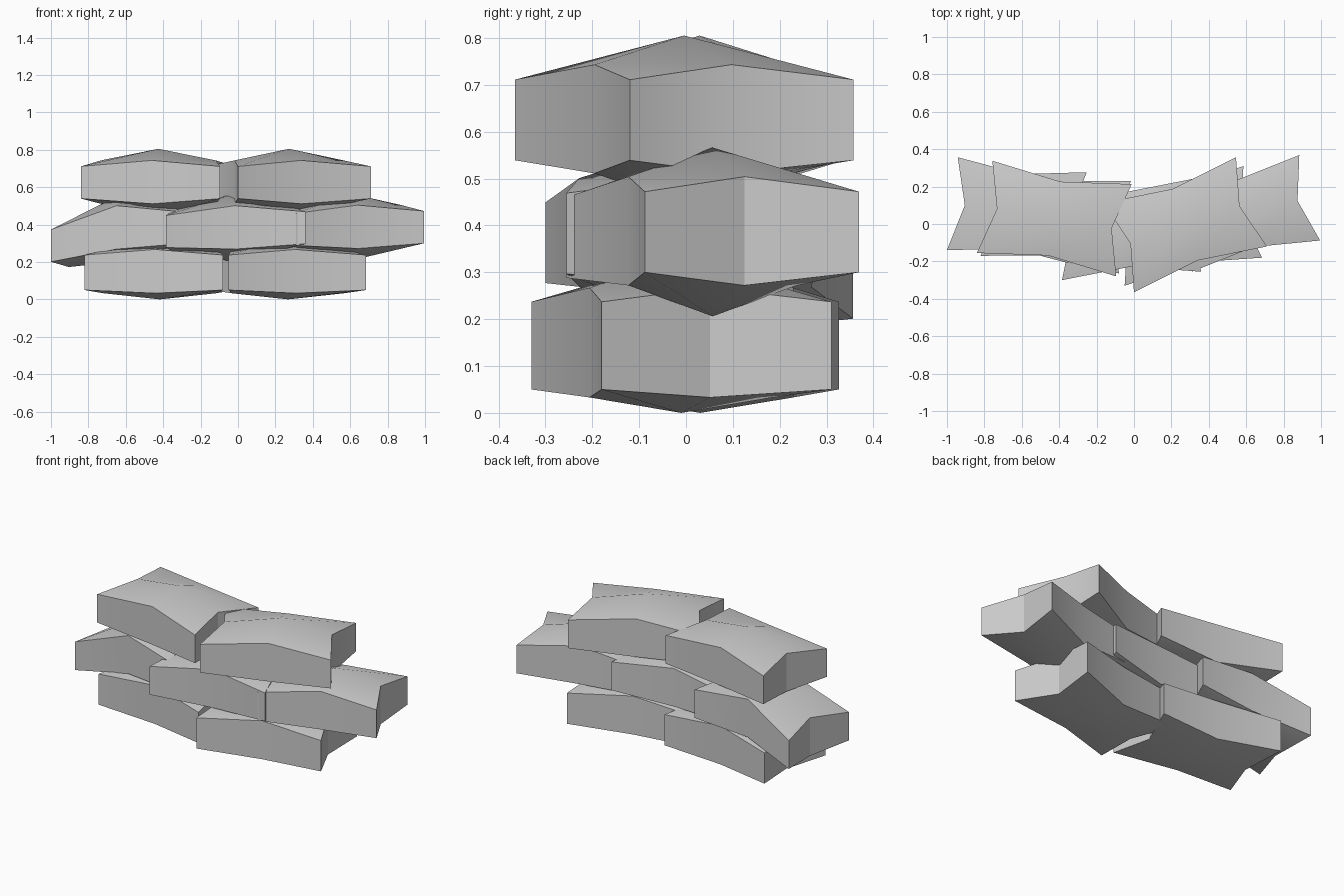
import bpy, bmesh
from mathutils import Vector, Matrix
import math

if "Cube" in bpy.data.objects:
    bpy.data.objects.remove(bpy.data.objects["Cube"])

PINCH_SIDE, PINCH_FRONT = 0.067, 0.05


def brick(name, front_left, front_right, depth, z, top=(0.086, 0.118, 0.18),
          bottom=(0.086, 0.114, 0.18), left_drop=0.0):
    """Pillow-shaped brick: 3x3 grid above and below, edge middles pinched inward.
    top / bottom give the half heights at corner, edge middle and centre."""
    a, b = Vector(front_left), Vector(front_right)
    u = (b - a).normalized()
    v = Vector((-u.y, u.x))
    width = (b - a).length
    bm = bmesh.new()
    layers = []
    for sign, heights in ((1, top), (-1, bottom)):
        grid = {}
        for i in (-1, 0, 1):
            for j in (-1, 0, 1):
                s = i * (width / 2 - (PINCH_SIDE if j == 0 else 0))
                t = j * (depth / 2 - (PINCH_FRONT if i == 0 else 0))
                p = (a + b) / 2 + v * depth / 2 + u * s + v * t
                h = heights[(i == 0) + (j == 0)]
                drop = left_drop if i == -1 else 0
                grid[i, j] = bm.verts.new((p.x, p.y, z + sign * h - drop))
        layers.append(grid)
    up, low = layers
    # top and bottom faces
    for i in (-1, 0):
        for j in (-1, 0):
            ring = [(i, j), (i + 1, j), (i + 1, j + 1), (i, j + 1)]
            bm.faces.new([up[k] for k in ring])
            bm.faces.new([low[k] for k in reversed(ring)])
    # side walls
    rim = [(-1, -1), (0, -1), (1, -1), (1, 0), (1, 1), (0, 1), (-1, 1), (-1, 0)]
    for k, n in zip(rim, rim[1:] + rim[:1]):
        bm.faces.new([low[k], low[n], up[n], up[k]])
    mesh = bpy.data.meshes.new(name)
    bm.to_mesh(mesh)
    bm.free()
    obj = bpy.data.objects.new(name, mesh)
    bpy.context.collection.objects.link(obj)
    bpy.ops.object.select_all(action='DESELECT')
    obj.select_set(True)
    bpy.context.view_layer.objects.active = obj
    bpy.ops.object.shade_smooth_by_angle(angle=math.radians(30))
    return obj


# bottom course, undersides pressed flatter against the ground
flat = (0.095, 0.112, 0.145)
low_top = (0.092, 0.122, 0.185)
brick("bottom_brick_left", (-0.82, -0.17), (-0.08, -0.265), 0.50, 0.145, low_top, flat)
brick("bottom_brick_right", (-0.05, -0.33), (0.685, -0.18), 0.50, 0.145, low_top, flat)

# middle course, left end sagging
brick("middle_brick_left", (-1.0, -0.14), (-0.31, -0.22), 0.50, 0.383, left_drop=0.096)
brick("middle_brick_centre", (-0.385, -0.30), (0.36, -0.255), 0.50, 0.383, left_drop=0.02)
brick("middle_brick_right", (0.31, -0.255), (0.995, -0.088), 0.47, 0.386, left_drop=0.012)

# top course
brick("top_brick_left", (-0.84, -0.155), (-0.095, -0.28), 0.50, 0.625)
brick("top_brick_right", (0.0, -0.365), (0.71, -0.12), 0.505, 0.625)
